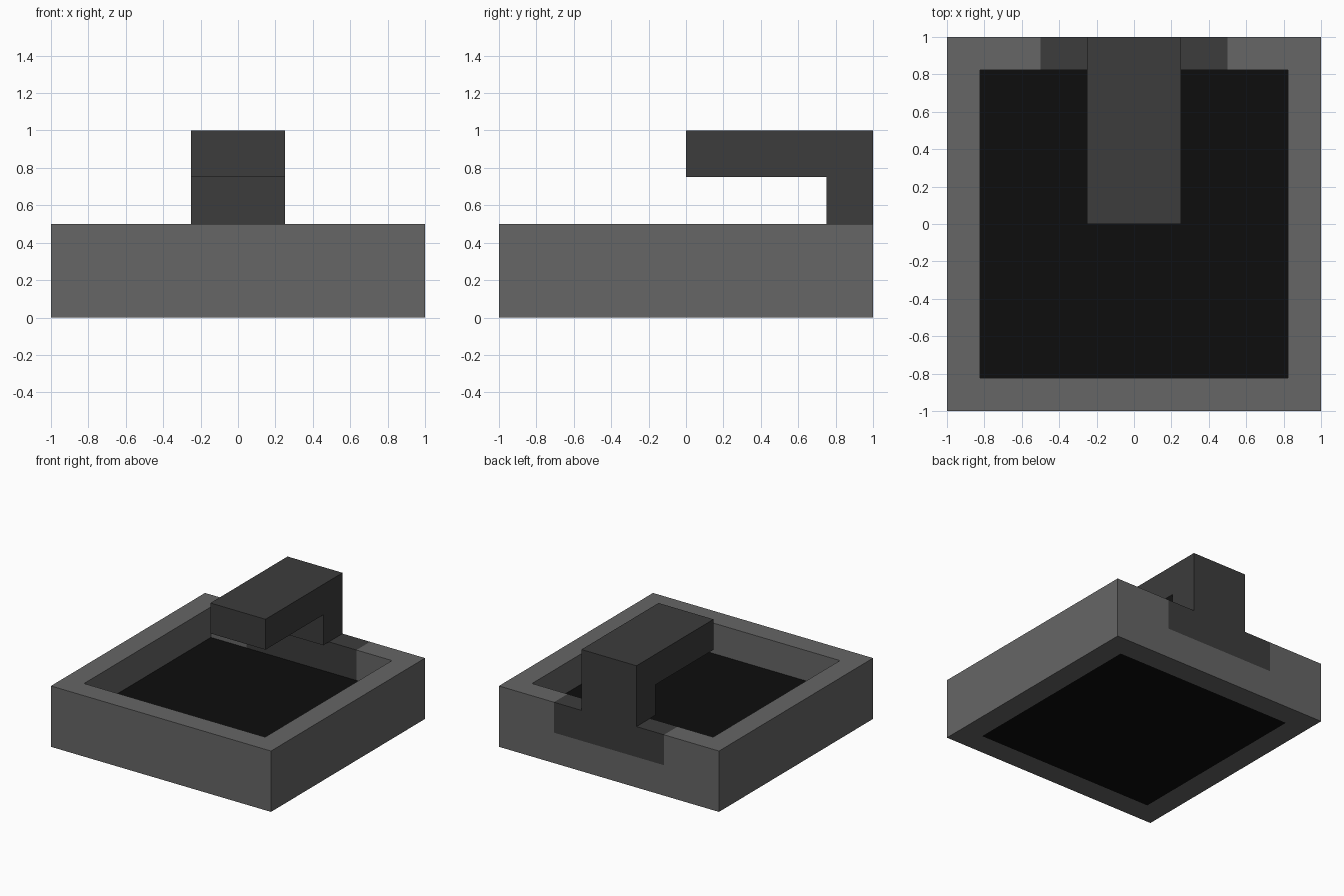
import bpy, bmesh
from mathutils import Vector

cube = bpy.data.objects.get("Cube")
if cube:
    bpy.data.objects.remove(cube, do_unlink=True)


def material(name, value):
    mat = bpy.data.materials.new(name)
    mat.use_nodes = True
    colour = (value, value, value, 1.0)
    mat.diffuse_color = colour
    bsdf = next(n for n in mat.node_tree.nodes if n.type == 'BSDF_PRINCIPLED')
    bsdf.inputs["Base Color"].default_value = colour
    return mat


grey = material("stone grey", 0.133)
dark = material("dark grey", 0.045)
black = material("black", 0.004)


def add_object(name, bm, mats):
    bm.normal_update()
    mesh = bpy.data.meshes.new(name)
    bm.to_mesh(mesh)
    bm.free()
    for mat in mats:
        mesh.materials.append(mat)
    obj = bpy.data.objects.new(name, mesh)
    bpy.context.collection.objects.link(obj)
    return obj


# Square basin: a slab with a recess sunk into its top
bm = bmesh.new()
bmesh.ops.create_cube(bm, size=1)
for v in bm.verts:
    v.co = Vector((v.co.x * 2, v.co.y * 2, v.co.z * 0.5 + 0.25))
bm.normal_update()
top = max(bm.faces, key=lambda f: f.calc_center_median().z)
bottom = min(bm.faces, key=lambda f: f.calc_center_median().z)
bmesh.ops.inset_region(bm, faces=[top], thickness=0.25)
bmesh.ops.inset_region(bm, faces=[bottom], thickness=0.266)
floor = bmesh.ops.extrude_discrete_faces(bm, faces=[top])["faces"][0]
bmesh.ops.translate(bm, verts=floor.verts, vec=(0, 0, -0.25))

# Cut lines around the dark section of the back wall
for co, no in (((0.5, 0, 0), (1, 0, 0)), ((-0.5, 0, 0), (1, 0, 0)),
               ((0, 0, 0.25), (0, 0, 1))):
    bmesh.ops.bisect_plane(bm, geom=bm.verts[:] + bm.edges[:] + bm.faces[:],
                           dist=1e-5, plane_co=co, plane_no=no)
bm.normal_update()
for f in bm.faces:
    c = f.calc_center_median()
    if abs(f.normal.z) > 0.9 and max(abs(c.x), abs(c.y)) < 0.73 and c.z < 0.3:
        f.material_index = 2      # basin floor and underside panel
    elif abs(c.x) < 0.5 and c.y > 0.74 and c.z > 0.26:
        f.material_index = 1      # dark section under the spout
add_object("basin", bm, (grey, dark, black))

# Spout: an L-shaped side profile extruded across x
profile = [(1, 0.5), (1, 1), (0, 1), (0, 0.75), (0.75, 0.75), (0.75, 0.5)]
bm = bmesh.new()
side = bm.faces.new([bm.verts.new((-0.25, y, z)) for y, z in profile])
ext = bmesh.ops.extrude_face_region(bm, geom=[side])["geom"]
bmesh.ops.translate(bm, vec=(0.5, 0, 0),
                    verts=[g for g in ext if isinstance(g, bmesh.types.BMVert)])
bmesh.ops.recalc_face_normals(bm, faces=bm.faces[:])
add_object("spout", bm, (dark,))
